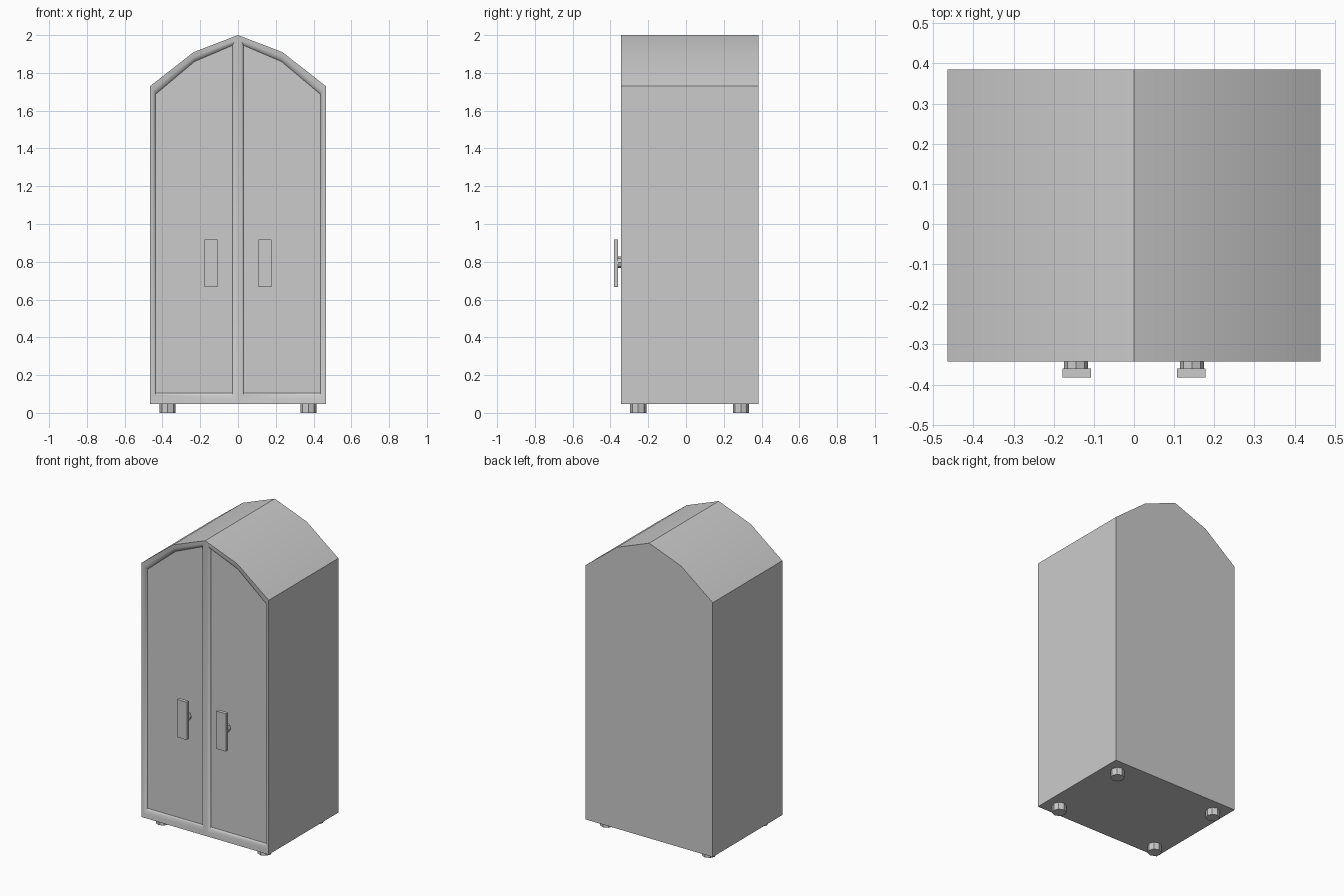
import bpy, bmesh
from math import radians, pi

if "Cube" in bpy.data.objects:
    bpy.data.objects.remove(bpy.data.objects["Cube"])

FRONT, BACK = -0.343, 0.385


def finish(name, bm):
    bmesh.ops.recalc_face_normals(bm, faces=bm.faces)
    me = bpy.data.meshes.new(name)
    bm.to_mesh(me)
    bm.free()
    ob = bpy.data.objects.new(name, me)
    bpy.context.collection.objects.link(ob)
    return ob


def cylinder(name, loc, radius, depth, rot=(0, 0, 0)):
    bpy.ops.mesh.primitive_cylinder_add(vertices=8, radius=radius, depth=depth,
                                        location=loc, rotation=rot)
    bpy.context.object.name = name


def box(name, loc, size):
    bpy.ops.mesh.primitive_cube_add(size=1, location=loc)
    ob = bpy.context.object
    ob.name = name
    ob.scale = size


# Cabinet shell: half-arch outline, with rounded moulding stepping in to each door
outer = [(0, 0.047), (0.465, 0.047), (0.465, 1.73), (0.235, 1.91), (0, 2.0)]
inner = [(0.03, 0.105), (0.436, 0.105), (0.436, 1.687), (0.23, 1.86), (0.03, 1.945)]
moulding = [(0, 0), (0.5, 0.003), (0.8, 0.008), (1, 0.02)]  # inward blend, depth

bm = bmesh.new()
for s in (-1, 1):
    back = [bm.verts.new((s * x, BACK, z)) for x, z in outer]
    loops = [[bm.verts.new((s * (a[0] + (b[0] - a[0]) * t), FRONT + d,
                            a[1] + (b[1] - a[1]) * t))
              for a, b in zip(outer, inner)] for t, d in moulding]
    bm.faces.new(back)
    bm.faces.new(loops[-1])
    for i in range(4):
        bm.faces.new((back[i], back[i + 1], loops[0][i + 1], loops[0][i]))
    for l0, l1 in zip(loops, loops[1:]):
        for i in range(5):
            j = (i + 1) % 5
            bm.faces.new((l0[i], l0[j], l1[j], l1[i]))
bmesh.ops.remove_doubles(bm, verts=bm.verts, dist=1e-5)
body = finish("wardrobe_body", bm)
bpy.context.view_layer.objects.active = body
body.select_set(True)
bpy.ops.object.shade_smooth_by_angle(angle=radians(36))

for s, side in ((-1, "left"), (1, "right")):
    # Handle plate and its stem
    box(f"{side}_handle_plate", (s * 0.143, -0.371, 0.792), (0.071, 0.022, 0.25))
    cylinder(f"{side}_handle_stem", (s * 0.144, -0.341, 0.797), 0.03, 0.042, (pi / 2, 0, 0))
    # Feet
    for y, end in ((-0.253, "front"), (0.291, "back")):
        cylinder(f"{side}_{end}_foot", (s * 0.373, y, 0.026), 0.043, 0.052)
